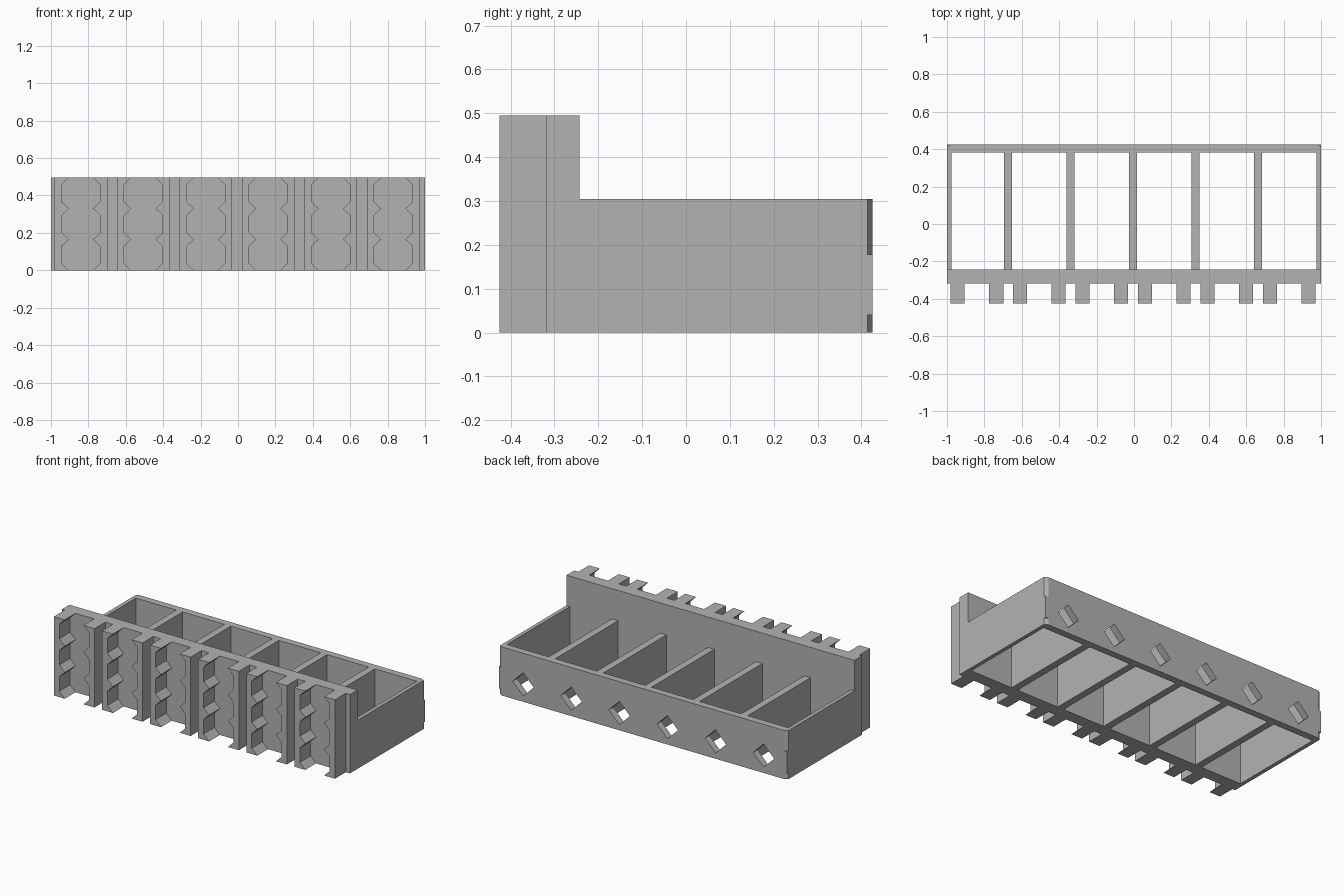
import bpy
import bmesh
from mathutils import Vector

cube = bpy.data.objects.get("Cube")
if cube:
    bpy.data.objects.remove(cube, do_unlink=True)

gray = bpy.data.materials.new("plain gray")
gray.use_nodes = True
COLOUR = (0.45, 0.45, 0.45, 1)
gray.diffuse_color = COLOUR
gray.node_tree.nodes["Principled BSDF"].inputs["Base Color"].default_value = COLOUR

BAYS, PITCH, SHIFT = 6, 0.334, -0.005
HEIGHT, BOX_HEIGHT = 0.495, 0.305
FRONT, WALL_FRONT, WALL_BACK = -0.425, -0.318, -0.243
BACK_INNER, BACK = 0.381, 0.425
bay_centres = [(i - (BAYS - 1) / 2) * PITCH + SHIFT for i in range(BAYS)]


def add_prism(bm, points, offset):
    """Closed prism: a polygon swept by an offset."""
    offset = Vector(offset)
    start = [bm.verts.new(p) for p in points]
    end = [bm.verts.new(Vector(p) + offset) for p in points]
    bm.faces.new(start)
    bm.faces.new(end[::-1])
    n = len(points)
    for i in range(n):
        j = (i + 1) % n
        bm.faces.new((start[j], start[i], end[i], end[j]))


def finish(name, bm):
    bmesh.ops.recalc_face_normals(bm, faces=bm.faces)
    mesh = bpy.data.meshes.new(name)
    bm.to_mesh(mesh)
    bm.free()
    mesh.materials.append(gray)
    obj = bpy.data.objects.new(name, mesh)
    bpy.context.collection.objects.link(obj)
    return obj


def box(name, x0, x1, y0, y1, height):
    bm = bmesh.new()
    corners = [(x0, y0, 0), (x1, y0, 0), (x1, y1, 0), (x0, y1, 0)]
    add_prism(bm, corners, (0, 0, height))
    return finish(name, bm)


# Tall front wall, low side walls and dividers between open bays
box("front_wall", -1, 1, WALL_FRONT, WALL_BACK, HEIGHT)
box("right_wall", -1, -0.976, WALL_BACK, BACK_INNER, BOX_HEIGHT)
box("left_wall", 0.976, 1, WALL_BACK, BACK_INNER, BOX_HEIGHT)
for a, b in zip(bay_centres, bay_centres[1:]):
    mid = (a + b) / 2
    box("divider", mid - 0.022, mid + 0.022, WALL_BACK, BACK_INNER, BOX_HEIGHT)

# Back wall with diamond holes and partly chamfered ends
back_wall = box("back_wall", -1, 1, BACK_INNER, BACK, BOX_HEIGHT)
HOLE_Z, HOLE_R = 0.109, 0.073
bm = bmesh.new()
for i in range(BAYS):
    x = (i - (BAYS - 1) / 2) * PITCH - 0.002
    diamond = [(x + dx * HOLE_R, BACK_INNER - 0.05, HOLE_Z + dz * HOLE_R)
               for dx, dz in ((1, 0), (0, 1), (-1, 0), (0, -1))]
    add_prism(bm, diamond, (0, 0.15, 0))
for side in (-1, 1):
    for z0, z1 in ((-0.02, 0.04), (0.178, 0.33)):
        wedge = [(side * 1.02, BACK - 0.022, z0), (side * 1.02, BACK + 0.02, z0),
                 (side * 0.942, BACK + 0.02, z0)]
        add_prism(bm, wedge, (0, 0, z1 - z0))
cutter = finish("hole_cutter", bm)
cutter.hide_render = True
cut = back_wall.modifiers.new("holes", "BOOLEAN")
cut.operation = "DIFFERENCE"
cut.solver = "EXACT"
cut.object = cutter
bpy.context.view_layer.objects.active = back_wall
bpy.ops.object.modifier_apply(modifier=cut.name)
bpy.data.objects.remove(cutter, do_unlink=True)

# Mirrored pairs of toothed rails on the front wall
OUTER, INNER, TIP = 0.141, 0.103, 0.065
TEETH, SLOPE = 3, 0.037
step = HEIGHT / TEETH
profile = [(OUTER, HEIGHT), (OUTER, 0), (TIP, 0)]
for k in range(TEETH):
    z = k * step
    profile += [(INNER, z + SLOPE), (INNER, z + step - SLOPE), (TIP, z + step)]
for centre in bay_centres:
    for side, label in ((-1, "right_rail"), (1, "left_rail")):
        bm = bmesh.new()
        outline = [(centre + side * x, FRONT, z) for x, z in profile]
        add_prism(bm, outline, (0, WALL_FRONT - FRONT, 0))
        finish(label, bm)
